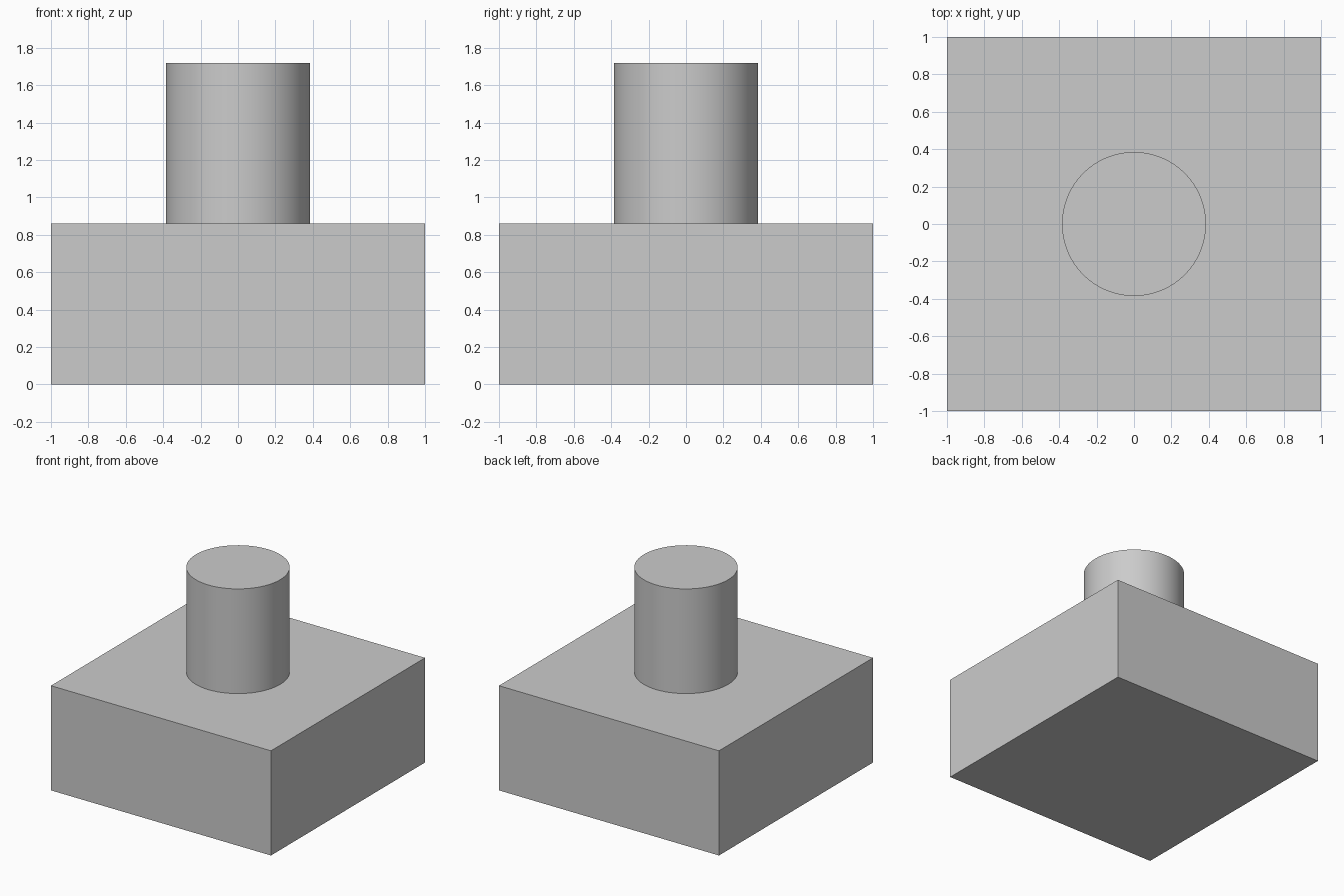
import bpy
import math

cube = bpy.data.objects.get("Cube")
if cube:
    bpy.data.objects.remove(cube, do_unlink=True)

BASE_HEIGHT = 0.86
TOTAL_HEIGHT = 1.72
STUD_RADIUS = 0.385

# Single plain grey for every part
grey = bpy.data.materials.new("light_grey")
grey.use_nodes = True
colour = (0.6, 0.6, 0.6, 1)
grey.diffuse_color = colour
grey.node_tree.nodes["Principled BSDF"].inputs["Base Color"].default_value = colour


def finish(name):
    part = bpy.context.object
    part.name = name
    part.data.materials.append(grey)
    return part


# Square base block
bpy.ops.mesh.primitive_cube_add(size=2, location=(0, 0, BASE_HEIGHT / 2))
base = finish("base_block")
base.scale.z = BASE_HEIGHT / 2
bpy.ops.object.transform_apply(location=False, rotation=False, scale=True)

# Round post standing on the base
post_height = TOTAL_HEIGHT - BASE_HEIGHT
bpy.ops.mesh.primitive_cylinder_add(
    vertices=64, radius=STUD_RADIUS, depth=post_height,
    location=(0, 0, BASE_HEIGHT + post_height / 2))
finish("round_post")
bpy.ops.object.shade_smooth_by_angle(angle=math.radians(30))
